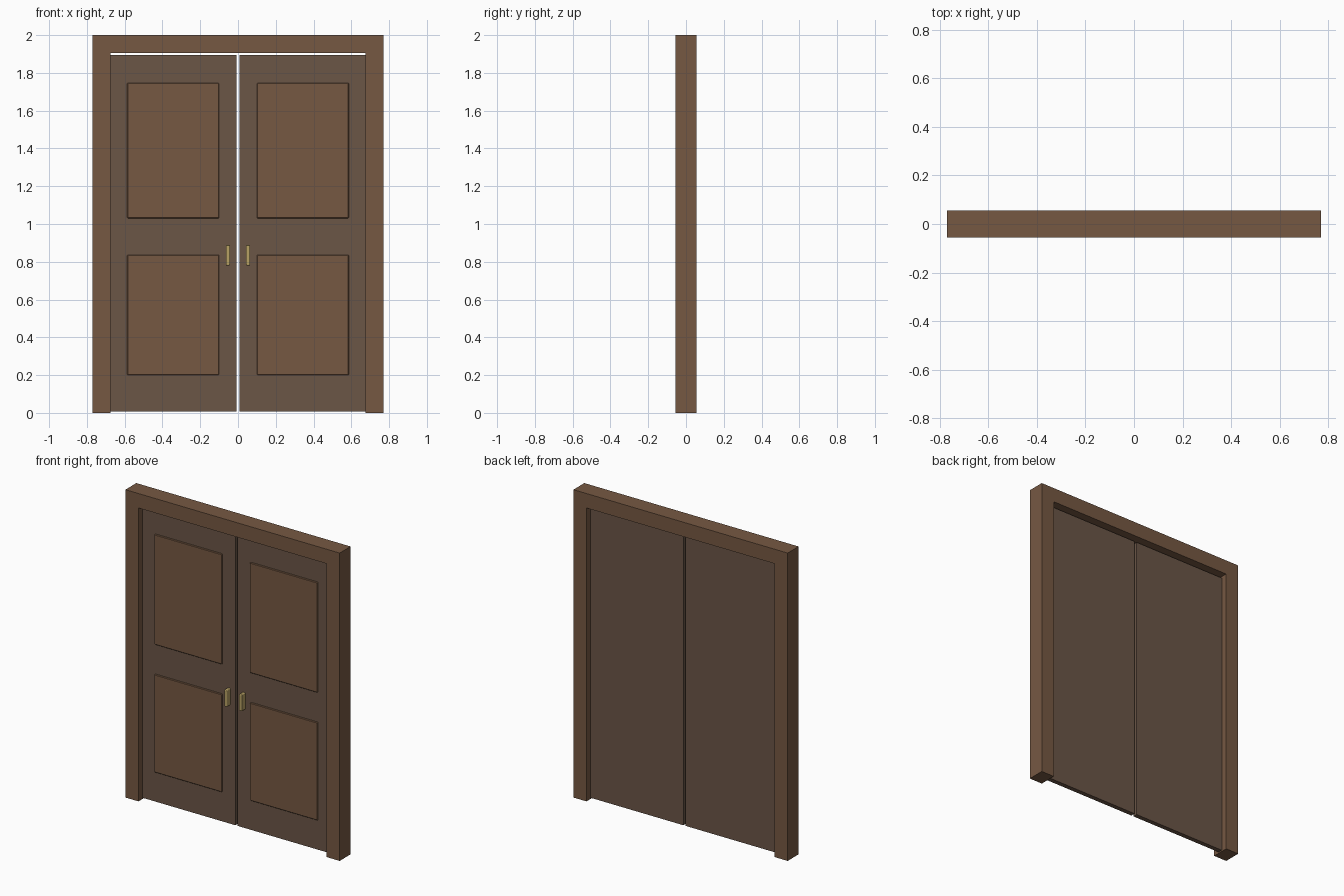
import bpy, bmesh

if "Cube" in bpy.data.objects:
    bpy.data.objects.remove(bpy.data.objects["Cube"])


def material(name, rgb):
    m = bpy.data.materials.new(name)
    m.diffuse_color = (*rgb, 1)
    m.use_nodes = True
    m.node_tree.nodes["Principled BSDF"].inputs["Base Color"].default_value = m.diffuse_color
    return m


frame_wood = material("frame_wood", (0.18, 0.098, 0.055))
door_wood = material("door_wood", (0.145, 0.092, 0.062))
brass = material("brass", (0.48, 0.36, 0.13))


def new_object(name, bm, mat):
    bmesh.ops.recalc_face_normals(bm, faces=bm.faces)
    mesh = bpy.data.meshes.new(name)
    bm.to_mesh(mesh)
    bm.free()
    mesh.materials.append(mat)
    obj = bpy.data.objects.new(name, mesh)
    bpy.context.collection.objects.link(obj)
    return obj


def box(name, xs, ys, zs, mat, bevel=0, segments=1):
    """Box between min/max pairs, optionally with bevelled edges."""
    bm = bmesh.new()
    bmesh.ops.create_cube(bm, size=1)
    for v in bm.verts:
        v.co = [(r[0] + r[1]) / 2 + c * (r[1] - r[0]) for c, r in zip(v.co, (xs, ys, zs))]
    if bevel:
        bmesh.ops.bevel(bm, geom=bm.edges[:], offset=bevel, segments=segments,
                        profile=0.5, affect='EDGES')
    return new_object(name, bm, mat)


# Door frame: an upside-down U profile extruded through the wall depth
W, D, H = 0.77, 0.056, 2.0
IW, IH = 0.676, 1.906
profile = [(-W, 0), (-W, H), (W, H), (W, 0), (IW, 0), (IW, IH), (-IW, IH), (-IW, 0)]
bm = bmesh.new()
face = bm.faces.new([bm.verts.new((x, -D, z)) for x, z in profile])
ext = bmesh.ops.extrude_face_region(bm, geom=[face])
moved = [g for g in ext["geom"] if isinstance(g, bmesh.types.BMVert)]
bmesh.ops.translate(bm, verts=moved, vec=(0, 2 * D, 0))
new_object("door_frame", bm, frame_wood)

# Two mirrored leaves, each with two raised panels and a pull handle
for side, s in (("left", -1), ("right", 1)):
    def span(a, b):
        return sorted((s * a, s * b))

    box(f"{side}_door", span(0.008, 0.676), (-0.015, 0.015), (0.008, 1.896), door_wood)
    for level, zs in (("lower", (0.20, 0.837)), ("upper", (1.03, 1.747))):
        box(f"{side}_{level}_panel", span(0.10, 0.587), (-0.023, 0), zs, frame_wood, 0.004)
    box(f"{side}_handle", span(0.043, 0.064), (-0.053, -0.010), (0.78, 0.888), brass, 0.005, 3)
